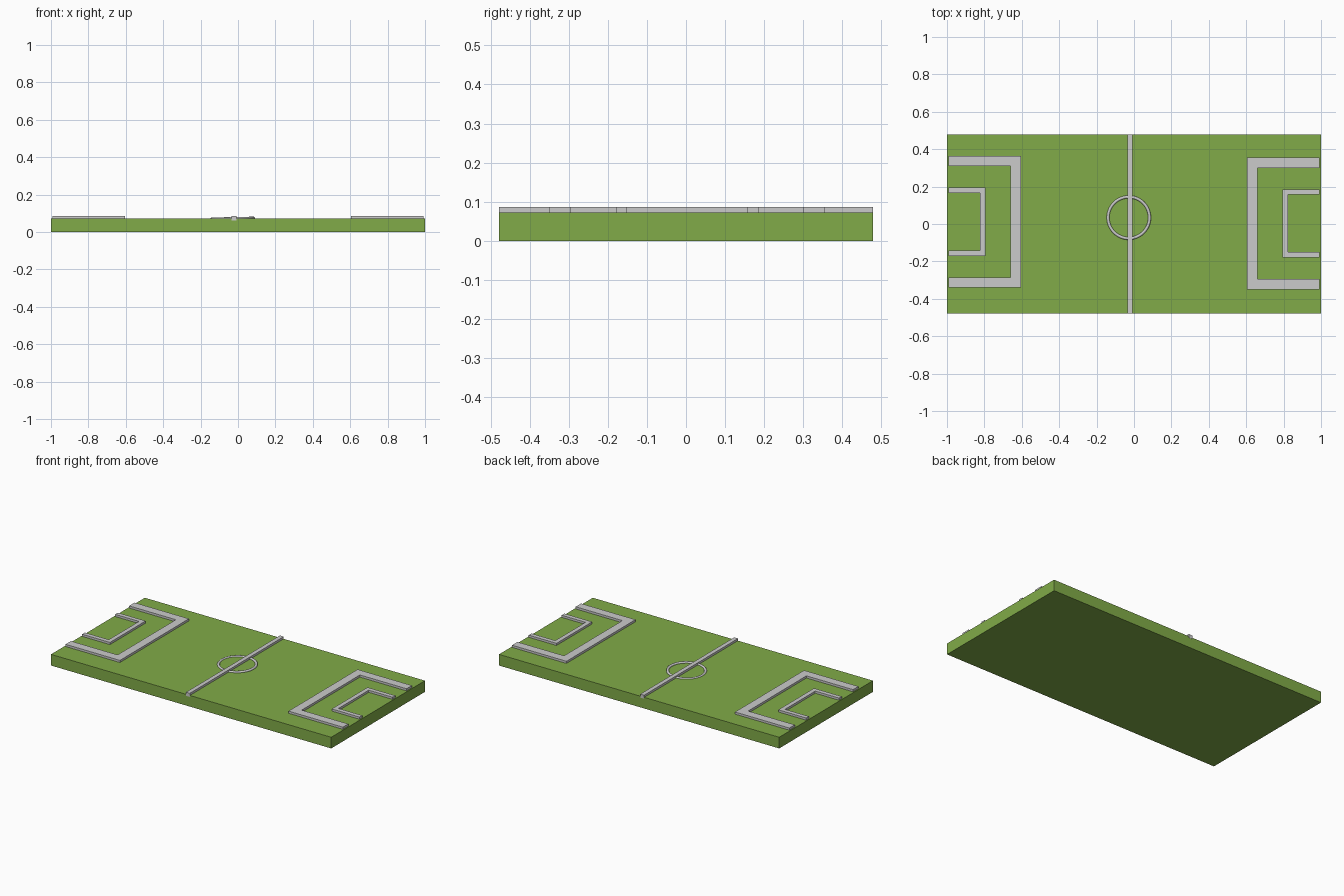
import bpy, bmesh, math

if "Cube" in bpy.data.objects:
    bpy.data.objects.remove(bpy.data.objects["Cube"])

TOP = 0.072      # grass surface
LINE_TOP = 0.086  # top of the raised markings


def prism(name, outline, z0, z1):
    """Extrude a flat outline from z0 up to z1."""
    bm = bmesh.new()
    face = bm.faces.new([bm.verts.new((x, y, z0)) for x, y in outline])
    ext = bmesh.ops.extrude_face_region(bm, geom=[face])
    for v in ext["geom"]:
        if isinstance(v, bmesh.types.BMVert):
            v.co.z = z1
    bmesh.ops.recalc_face_normals(bm, faces=bm.faces)
    mesh = bpy.data.meshes.new(name)
    bm.to_mesh(mesh)
    bm.free()
    obj = bpy.data.objects.new(name, mesh)
    bpy.context.collection.objects.link(obj)
    return obj


def slab(name, x0, x1, y0, y1, z0, z1):
    return prism(name, [(x0, y0), (x1, y0), (x1, y1), (x0, y1)], z0, z1)


def bracket(name, side, x_in, half, width, cy):
    """U-shaped marking opening towards the pitch end."""
    end, a, b = 0.993 * side, x_in * side, (x_in + width) * side
    h = half - width
    pts = [(end, half), (a, half), (a, -half), (end, -half),
           (end, -h), (b, -h), (b, h), (end, h)]
    return prism(name, [(x, y + cy) for x, y in pts], TOP - 0.004, LINE_TOP)


# Grass slab
grass = slab("grass_pitch", -1, 1, -0.478, 0.478, 0, TOP)
green = bpy.data.materials.new("grass_green")
green.diffuse_color = (0.22, 0.41, 0.065, 1)
green.use_nodes = True
green.node_tree.nodes["Principled BSDF"].inputs["Base Color"].default_value = green.diffuse_color
grass.data.materials.append(green)

# Halfway line
slab("halfway_line", -0.036, -0.009, -0.479, 0.479, 0.063, LINE_TOP)

# Penalty and goal areas at both ends
for side, label, cy in ((-1, "left", 0.012), (1, "right", 0.003)):
    bracket(label + "_penalty_area", side, 0.605, 0.352, 0.055, cy)
    bracket(label + "_goal_area", side, 0.795, 0.182, 0.028, cy)

# Centre circle: thin ring, very slightly tilted
bpy.ops.mesh.primitive_torus_add(
    major_radius=0.111, minor_radius=0.008, major_segments=48, minor_segments=12,
    location=(-0.028, 0.034, TOP), rotation=(0, -0.02, 0))
ring = bpy.context.object
ring.name = "centre_circle"
bpy.ops.object.shade_smooth_by_angle(angle=math.radians(40))
